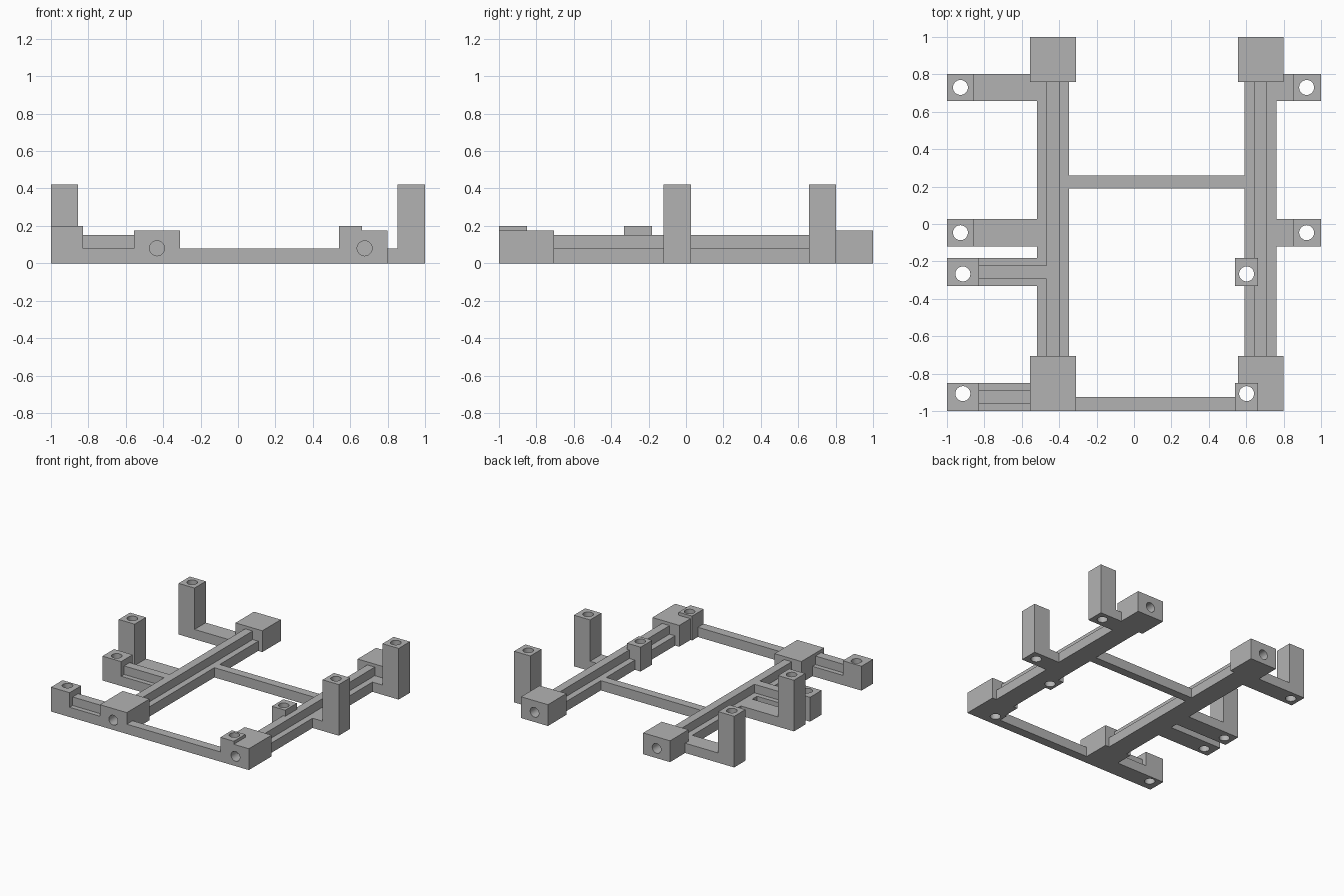
import bpy, bmesh, math
from mathutils import Matrix, Vector

if "Cube" in bpy.data.objects:
    bpy.data.objects.remove(bpy.data.objects["Cube"])

GREY = (0.45, 0.45, 0.45, 1)
grey = bpy.data.materials.new("plain grey")
grey.use_nodes = True
grey.diffuse_color = GREY
grey.node_tree.nodes["Principled BSDF"].inputs["Base Color"].default_value = GREY

BASE, RIB, BOX, PAD, POST = 0.08, 0.15, 0.175, 0.2, 0.42   # part heights
HOLE = 0.04
parts = []


def finish(name, bm):
    bmesh.ops.recalc_face_normals(bm, faces=bm.faces)
    mesh = bpy.data.meshes.new(name)
    bm.to_mesh(mesh)
    bm.free()
    mesh.materials.append(grey)
    obj = bpy.data.objects.new(name, mesh)
    bpy.context.collection.objects.link(obj)
    return obj


def block(name, x0, x1, y0, y1, top):
    bm = bmesh.new()
    bmesh.ops.create_cube(bm, size=1)
    for v in bm.verts:
        v.co = ((x0 + x1) / 2 + v.co.x * (x1 - x0),
                (y0 + y1) / 2 + v.co.y * (y1 - y0), (v.co.z + 0.5) * top)
    parts.append(finish(name, bm))


def ribbed_beam(name, axis, start, end, centre, half, rib_half):
    # Stepped section with a raised rib, extruded along x or y
    section = [(-half, 0), (half, 0), (half, BASE), (rib_half, BASE),
               (rib_half, RIB), (-rib_half, RIB), (-rib_half, BASE), (-half, BASE)]
    along = Vector((1, 0, 0)) if axis == "x" else Vector((0, 1, 0))
    across = Vector((along.y, along.x, 0))
    bm = bmesh.new()
    verts = [bm.verts.new(along * start + across * (centre + s) + Vector((0, 0, z)))
             for s, z in section]
    face = bm.faces.new(verts)
    new = bmesh.ops.extrude_face_region(bm, geom=[face])["geom"]
    bmesh.ops.translate(bm, vec=along * (end - start),
                        verts=[g for g in new if isinstance(g, bmesh.types.BMVert)])
    parts.append(finish(name, bm))


def drills(name, places, length, rotation):
    bm = bmesh.new()
    for place in places:
        bmesh.ops.create_cone(bm, cap_ends=True, segments=32, radius1=HOLE, radius2=HOLE,
                              depth=length, matrix=Matrix.Translation(place) @ rotation)
    obj = finish(name, bm)
    obj.hide_render = True
    return obj


upright, level = [], []

# Long rails with socket boxes at both ends
for side, x in (("right", -0.433), ("left", 0.677)):
    ribbed_beam(side + "_rail", "y", -0.705, 0.76, x, 0.085, 0.034)
    block(side + "_front_socket", x - 0.122, x + 0.122, -1, -0.705, BOX)
    block(side + "_back_socket", x - 0.122, x + 0.122, 0.76, 1, BOX)
    level += [(x, -1, BASE), (x, 1, BASE)]

# Cross bars
block("front_cross_bar", -0.311, 0.555, -1, -0.925, BASE)
block("middle_cross_bar", -0.348, 0.592, 0.19, 0.26, BASE)

# Tall posts on flat arms
for place, y0, y1 in (("middle", -0.12, 0.027), ("back", 0.657, 0.803)):
    block("right_%s_arm" % place, -0.855, -0.518, y0, y1, BASE)
    block("right_%s_post" % place, -1, -0.855, y0, y1, POST)
    block("left_%s_arm" % place, 0.762, 0.853, y0, y1, BASE)
    block("left_%s_post" % place, 0.853, 1, y0, y1, POST)
    upright += [(x, (y0 + y1) / 2, 0) for x in (-0.928, 0.923)]

# Low pads: ribbed arms on the right, pads on the rail on the left
for place, y, arm_end in (("front", -0.925, -0.555), ("middle", -0.257, -0.467)):
    ribbed_beam("right_%s_ribbed_arm" % place, "x", -0.83, arm_end, y, 0.075, 0.036)
    block("right_%s_pad" % place, -1, -0.83, y - 0.075, y + 0.075, PAD)
    block("left_%s_pad" % place, 0.54, 0.662, y - 0.075, y + 0.075, PAD)
    hole_y = y + (0.018 if place == "front" else -0.01)
    upright += [(-0.915, hole_y, 0), (0.602, hole_y, 0)]

# Drill the screw holes and the blind socket holes
cutters = [drills("upright_drills", upright, 2, Matrix.Identity(4)),
           drills("level_drills", level, 0.4, Matrix.Rotation(math.pi / 2, 4, "X"))]
for obj in parts:
    if "bar" in obj.name or ("arm" in obj.name):
        continue
    for o in bpy.context.selected_objects:
        o.select_set(False)
    bpy.context.view_layer.objects.active = obj
    obj.select_set(True)
    for cutter in cutters:
        mod = obj.modifiers.new("holes", "BOOLEAN")
        mod.operation = "DIFFERENCE"
        mod.solver = "EXACT"
        mod.object = cutter
        bpy.ops.object.modifier_apply(modifier=mod.name)
    bpy.ops.object.shade_smooth_by_angle(angle=math.radians(30))
for cutter in cutters:
    bpy.data.objects.remove(cutter)
